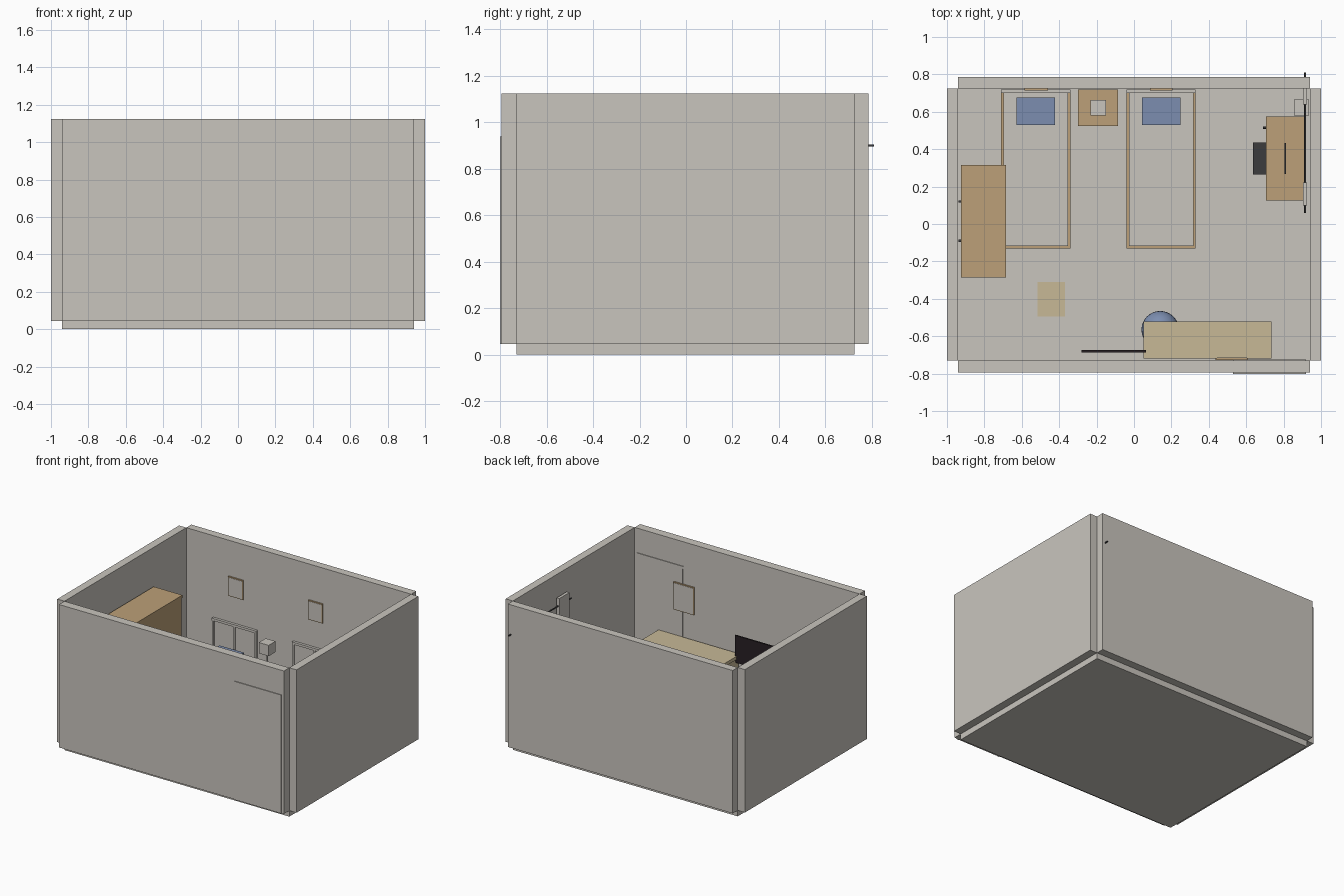
import bpy, bmesh, math

if "Cube" in bpy.data.objects:
    bpy.data.objects.remove(bpy.data.objects["Cube"])


def material(name, rgb):
    m = bpy.data.materials.new(name)
    m.diffuse_color = (*rgb, 1)
    m.use_nodes = True
    m.node_tree.nodes["Principled BSDF"].inputs["Base Color"].default_value = m.diffuse_color
    return m


GREY = material("warm_grey", (0.584, 0.558, 0.515))
WOOD = material("wood", (0.503, 0.352, 0.188))
CREAM = material("cream", (0.571, 0.479, 0.305))
BLUE = material("blue", (0.202, 0.270, 0.434))
DARK = material("charcoal", (0.045, 0.045, 0.048))
BLACK = material("black", (0.020, 0.014, 0.017))


def finish(name, bm, mat):
    me = bpy.data.meshes.new(name)
    bm.to_mesh(me)
    bm.free()
    me.materials.append(mat)
    ob = bpy.data.objects.new(name, me)
    bpy.context.collection.objects.link(ob)
    return ob


def boxes(name, mat, *spans):
    """One object from boxes given as (x0, x1, y0, y1, z0, z1)."""
    bm = bmesh.new()
    for x0, x1, y0, y1, z0, z1 in spans:
        for v in bmesh.ops.create_cube(bm, size=1)["verts"]:
            v.co = ((x0 + x1) / 2 + v.co.x * (x1 - x0),
                    (y0 + y1) / 2 + v.co.y * (y1 - y0),
                    (z0 + z1) / 2 + v.co.z * (z1 - z0))
    return finish(name, bm, mat)


def legs(x0, x1, y0, y1, z1, t=0.02):
    return [(x, x + t, y, y + t, FLOOR, z1) for x in (x0, x1 - t) for y in (y0, y1 - t)]


def rod(name, mat, centre, radius, length, axis):
    bm = bmesh.new()
    bmesh.ops.create_cone(bm, cap_ends=True, segments=16, radius1=radius,
                          radius2=radius, depth=length)
    for f in bm.faces:
        f.smooth = len(f.verts) == 4
    ob = finish(name, bm, mat)
    ob.location = centre
    ob.rotation_euler = {"x": (0, math.pi / 2, 0), "y": (math.pi / 2, 0, 0), "z": (0, 0, 0)}[axis]
    return ob


FLOOR, TOP = 0.045, 1.125

# Room shell, open corners
boxes("floor", GREY, (-0.94, 0.94, -0.73, 0.725, 0, FLOOR))
boxes("front_wall", GREY, (-0.94, 0.94, -0.795, -0.73, FLOOR, TOP))
boxes("back_wall", GREY, (-0.94, 0.94, 0.725, 0.785, FLOOR, TOP))
for side, s in (("left", -1), ("right", 1)):
    a, b = sorted((s * 0.94, s))
    boxes(side + "_wall", GREY, (a, b, -0.73, 0.725, FLOOR, TOP))

# Door casing showing on both faces of the front wall
boxes("door_frame", GREY, (0.53, 0.92, -0.801, -0.725, 0.92, 0.94),
      (0.535, 0.555, -0.801, -0.725, FLOOR, 0.92),
      (0.90, 0.92, -0.801, -0.725, FLOOR, 0.92))
boxes("door", GREY, (0.555, 0.90, -0.799, -0.727, FLOOR, 0.92))

# Two beds
for label, x in (("left", -0.71), ("right", -0.04)):
    w = 0.37
    boxes(label + "_bed_frame", WOOD, (x, x + w, -0.13, 0.715, 0.14, 0.25),
          *legs(x, x + w, -0.13, 0.715, 0.14, 0.03))
    boxes(label + "_mattress", GREY, (x + 0.012, x + w - 0.012, -0.118, 0.70, 0.25, 0.295))
    boxes(label + "_pillow", BLUE, (x + 0.082, x + 0.288, 0.53, 0.675, 0.295, 0.338))
    posts = [(px - 0.007, px + 0.007, 0.703, 0.717, 0.25, 0.495)
             for px in (x + 0.007, x + w / 2, x + w - 0.007)]
    boxes(label + "_headboard", GREY, (x, x + w, 0.70, 0.72, 0.495, 0.513),
          (x, x + w, 0.712, 0.72, 0.25, 0.495), *posts)


def picture(name, x0, x1, y, z0, z1, face):
    """Framed picture; face is the y direction it looks toward."""
    ya, yb = sorted((y, y + face * 0.01))
    boxes(name + "_frame", WOOD, (x0, x1, ya, yb, z0, z1))
    ya, yb = sorted((y + face * 0.01, y + face * 0.012))
    boxes(name + "_sheet", GREY, (x0 + 0.006, x1 - 0.006, ya, yb, z0 + 0.006, z1 - 0.006))


picture("left_picture", -0.585, -0.46, 0.725, 0.71, 0.856, -1)
picture("right_picture", 0.085, 0.205, 0.725, 0.71, 0.856, -1)
picture("door_side_picture", 0.437, 0.61, -0.727, 0.60, 0.808, 1)

# Nightstand and lamp
boxes("nightstand", WOOD, (-0.30, -0.085, 0.525, 0.718, FLOOR, 0.30))
rod("lamp_base", GREY, (-0.19, 0.62, 0.305), 0.03, 0.012, "z")
rod("lamp_stem", GREY, (-0.19, 0.62, 0.36), 0.006, 0.12, "z")
boxes("lamp_shade", GREY, (-0.232, -0.15, 0.58, 0.662, 0.42, 0.502))

# Wardrobe with handles
boxes("wardrobe", WOOD, (-0.92, -0.69, -0.28, 0.31, FLOOR, 0.82),
      (-0.925, -0.685, -0.285, 0.315, 0.82, 0.84))
for y in (0.12, -0.09):
    boxes("wardrobe_handle", DARK, (-0.938, -0.92, y - 0.006, y + 0.006, 0.38, 0.48))

# Desk, drawer block and chair
boxes("desk", WOOD, (0.705, 0.91, 0.125, 0.575, 0.40, 0.42),
      (0.71, 0.905, 0.125, 0.145, FLOOR, 0.40),
      (0.71, 0.905, 0.455, 0.575, FLOOR, 0.40))
rod("drawer_knob", DARK, (0.70, 0.515, 0.33), 0.006, 0.02, "x")
boxes("desk_chair", DARK, (0.635, 0.81, 0.265, 0.435, 0.24, 0.26),
      (0.805, 0.813, 0.268, 0.432, 0.26, 0.48),
      *legs(0.635, 0.81, 0.265, 0.435, 0.24, 0.012))
boxes("waste_bin", GREY, (0.855, 0.935, 0.58, 0.665, FLOOR, 0.20))

# Curtain rod and curtains
rod("curtain_rod", DARK, (0.915, 0.435, 0.90), 0.005, 0.75, "y")
for y0, y1 in ((0.10, 0.222), (0.64, 0.724)):
    boxes("curtain", GREY, (0.904, 0.926, y0, y1, 0.45, 0.96))

# Low cabinet table, screen and floor mat
boxes("low_table", CREAM, (0.05, 0.735, -0.72, -0.52, 0.385, 0.41),
      (0.06, 0.085, -0.715, -0.525, FLOOR, 0.385),
      (0.70, 0.725, -0.715, -0.525, FLOOR, 0.385))
boxes("screen", BLACK, (-0.28, 0.065, -0.687, -0.675, 0.36, 0.565))
boxes("floor_mat", CREAM, (-0.515, -0.37, -0.495, -0.31, FLOOR, 0.05))

# Round seat under the table
bm = bmesh.new()
bmesh.ops.create_uvsphere(bm, u_segments=32, v_segments=16, radius=0.1)
for f in bm.faces:
    f.smooth = True
finish("round_seat", bm, BLUE).location = (0.14, -0.565, 0.145)
